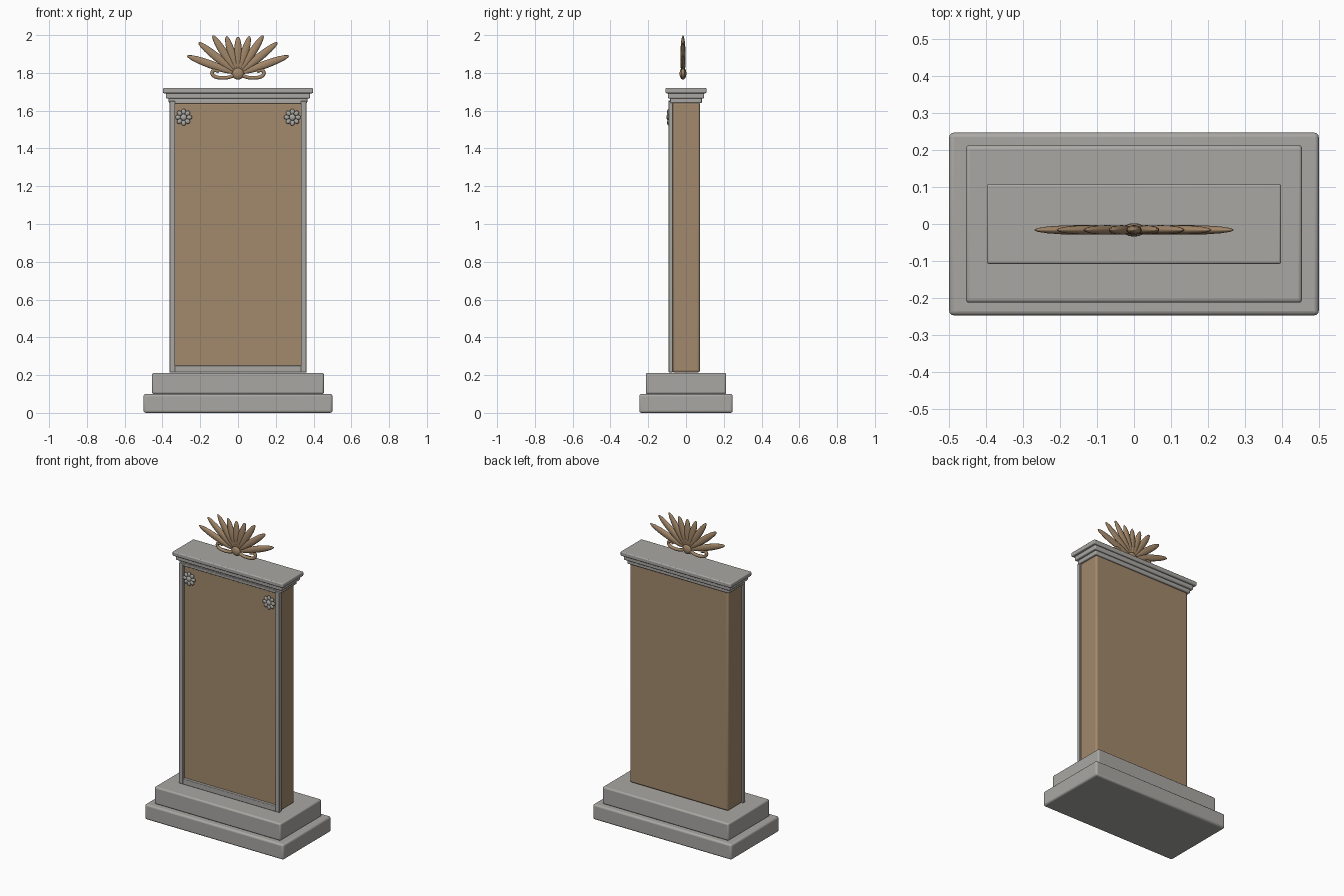
import bpy
from math import sin, cos, pi, radians

cube = bpy.data.objects.get("Cube")
if cube:
    bpy.data.objects.remove(cube, do_unlink=True)


def material(name, rgb):
    m = bpy.data.materials.new(name)
    m.use_nodes = True
    m.diffuse_color = (*rgb, 1)
    m.node_tree.nodes["Principled BSDF"].inputs["Base Color"].default_value = (*rgb, 1)
    return m


stone = material("grey stone", (0.40, 0.39, 0.37))
tan = material("tan stone", (0.36, 0.25, 0.15))
bronze = material("warm bronze", (0.36, 0.24, 0.14))


def finish(name, mat, angle=40):
    ob = bpy.context.object
    ob.name = name
    ob.data.materials.append(mat)
    bpy.ops.object.shade_smooth_by_angle(angle=radians(angle))
    return ob


def block(name, x, y, z, mat, bevel=0.008):
    """Bevelled box given its (min, max) extent on each axis."""
    mid = [(a + b) / 2 for a, b in (x, y, z)]
    bpy.ops.mesh.primitive_cube_add(size=1, location=mid)
    ob = bpy.context.object
    ob.scale = [b - a for a, b in (x, y, z)]
    bpy.ops.object.transform_apply(location=False, rotation=False, scale=True)
    mod = ob.modifiers.new("soft edge", "BEVEL")
    mod.width, mod.segments = bevel, 3
    return finish(name, mat)


def ellipsoid(name, loc, radii, mat, tilt=0):
    bpy.ops.mesh.primitive_uv_sphere_add(segments=16, ring_count=10, radius=1, location=loc)
    ob = bpy.context.object
    ob.scale = radii
    ob.rotation_euler = (0, tilt, 0)
    return finish(name, mat, 180)


def tube(name, points, radius, mat):
    cu = bpy.data.curves.new(name, "CURVE")
    cu.dimensions = "3D"
    cu.bevel_depth, cu.bevel_resolution, cu.use_fill_caps = radius, 3, True
    sp = cu.splines.new("NURBS")
    sp.points.add(len(points) - 1)
    for p, co in zip(sp.points, points):
        p.co = (*co, 1)
    sp.use_endpoint_u = True
    sp.order_u = 3
    cu.materials.append(mat)
    bpy.context.collection.objects.link(bpy.data.objects.new(name, cu))


# Stepped plinth
block("lower_plinth", (-0.5, 0.5), (-0.247, 0.247), (0, 0.1), stone, 0.012)
block("upper_plinth", (-0.455, 0.455), (-0.213, 0.213), (0.1, 0.212), stone, 0.01)

# Tall slab
block("slab", (-0.355, 0.355), (-0.074, 0.074), (0.214, 1.645), tan, 0.012)

# Raised frame on the front
front = (-0.092, -0.07)
for side, s in (("left", 1), ("right", -1)):
    block(side + "_stile", sorted((s * 0.333, s * 0.363)), front, (0.214, 1.65), stone, 0.004)
block("bottom_rail", (-0.335, 0.335), front, (0.214, 0.25), stone, 0.004)
block("top_rail", (-0.335, 0.335), front, (1.637, 1.655), stone, 0.004)

# Three-step cornice
for i, (w, d, low, high) in enumerate(((0.367, 0.084, 1.64, 1.668),
                                       (0.382, 0.096, 1.665, 1.695),
                                       (0.398, 0.108, 1.692, 1.72))):
    block(f"cornice_step_{i + 1}", (-w, w), (-d, d), (low, high), stone, 0.006)

# Corner rosettes
for side, s in (("left", 1), ("right", -1)):
    cx, cz = s * 0.288, 1.565
    for i in range(8):
        a = i * pi / 4
        ellipsoid(f"{side}_rosette_petal_{i + 1}",
                  (cx + 0.03 * cos(a), -0.092, cz + 0.03 * sin(a)),
                  (0.015, 0.008, 0.012), stone, -a)
    ellipsoid(side + "_rosette_centre", (cx, -0.093, cz), (0.017, 0.011, 0.017), stone)

# Fan of slender leaves over the cornice
fan_y, fan_z = -0.016, 1.792
fan = [(90, 0.2)]
for angle, length in ((73, 0.212), (57, 0.247), (39, 0.27), (20, 0.288)):
    fan += [(angle, length), (180 - angle, length)]
for i, (angle, length) in enumerate(fan):
    a = radians(angle)
    half = (length - 0.02) / 2
    mid = length - half
    ellipsoid(f"fan_leaf_{i + 1}", (mid * cos(a), fan_y, fan_z + mid * sin(a)),
              (half, 0.013, 0.021), bronze, -a)
ellipsoid("fan_boss", (0, fan_y, 1.796), (0.032, 0.018, 0.032), bronze)

# Curled scrolls under the fan
for side, s in (("left", 1), ("right", -1)):
    path = ((0.0, 1.8), (0.035, 1.778), (0.08, 1.772), (0.125, 1.778),
            (0.142, 1.8), (0.125, 1.818), (0.1, 1.808))
    tube(side + "_scroll", [(s * x, fan_y, z) for x, z in path], 0.01, bronze)
